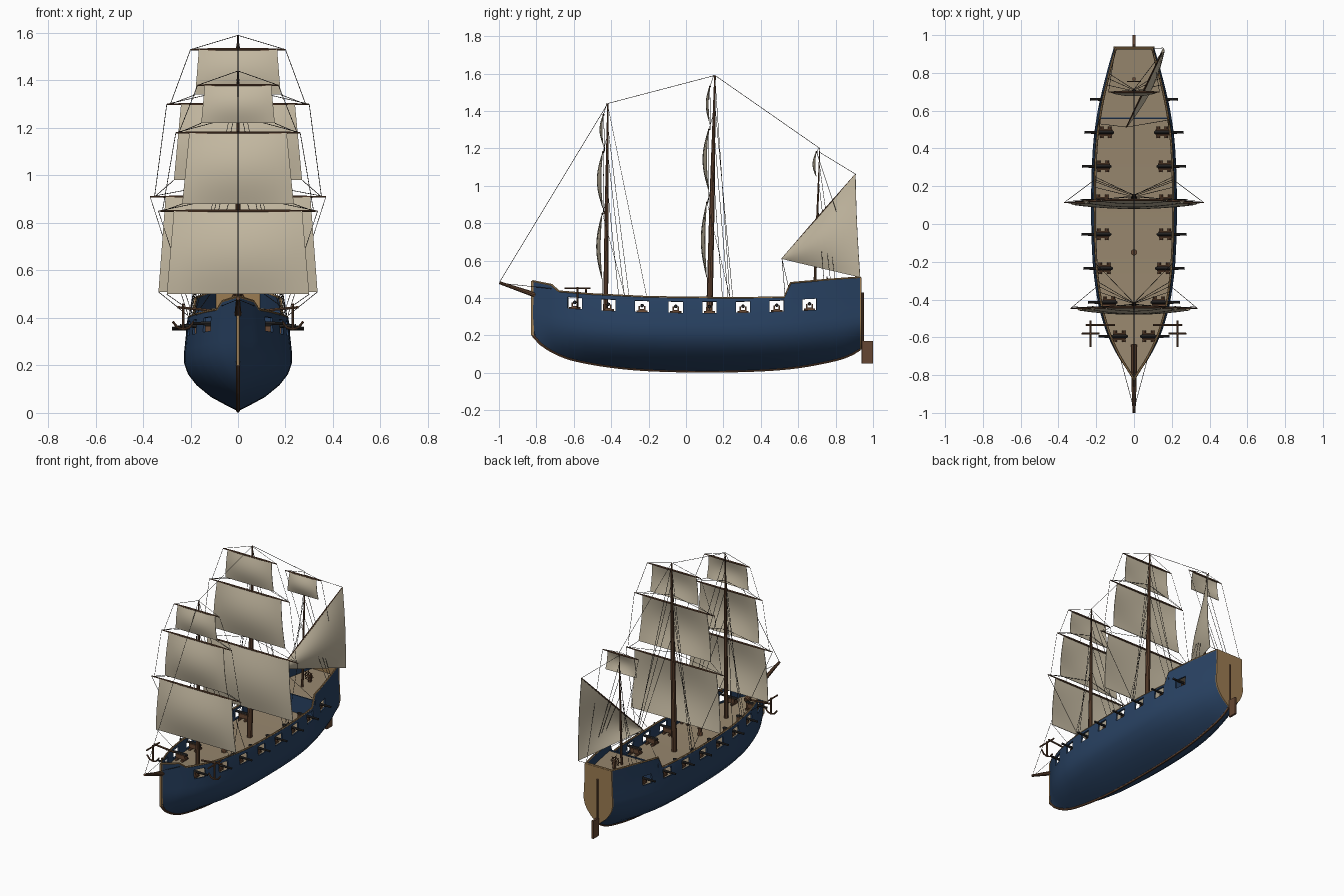
import bpy, bmesh, math
from mathutils import Vector, Matrix

if "Cube" in bpy.data.objects:
    bpy.data.objects.remove(bpy.data.objects["Cube"])


def material(name, rgb):
    m = bpy.data.materials.new(name)
    m.diffuse_color = (*rgb, 1)
    m.use_nodes = True
    m.node_tree.nodes["Principled BSDF"].inputs["Base Color"].default_value = m.diffuse_color
    return m


BLUE = material("navy paint", (0.022, 0.055, 0.125))
TAN = material("tan trim", (0.33, 0.20, 0.085))
DECK = material("deck planks", (0.31, 0.24, 0.155))
WOOD = material("brown wood", (0.13, 0.062, 0.032))
SAIL = material("canvas", (0.57, 0.50, 0.37))
ROPE = material("dark rope", (0.045, 0.04, 0.035))
IRON = material("black iron", (0.025, 0.024, 0.024))


def finish(ob, mat, angle=35):
    """Link, colour, bake modifiers and shade."""
    bpy.context.collection.objects.link(ob)
    ob.data.materials.append(mat)
    bpy.ops.object.select_all(action='DESELECT')
    ob.select_set(True)
    bpy.context.view_layer.objects.active = ob
    bpy.ops.object.convert(target='MESH')
    bpy.ops.object.shade_smooth_by_angle(angle=math.radians(angle))
    return ob


def mesh(name, verts, faces):
    me = bpy.data.meshes.new(name)
    me.from_pydata(verts, [], faces)
    return bpy.data.objects.new(name, me)


def tubes(name, paths, radius, mat, sides=2, taper=None):
    """Round bars along paths; taper lists a radius factor per point."""
    cu = bpy.data.curves.new(name, 'CURVE')
    cu.dimensions = '3D'
    cu.bevel_depth, cu.bevel_resolution, cu.use_fill_caps = radius, sides, True
    for path in paths:
        sp = cu.splines.new('POLY')
        sp.points.add(len(path) - 1)
        for i, p in enumerate(path):
            sp.points[i].co = (*p, 1)
            sp.points[i].radius = taper[i] if taper else 1
    return finish(bpy.data.objects.new(name, cu), mat)


def boxes(name, items, mat):
    """Boxes given as (centre, size)."""
    bm = bmesh.new()
    for c, s in items:
        bmesh.ops.create_cube(bm, size=1, matrix=Matrix.Translation(c) @ Matrix.Diagonal((*s, 1)))
    me = bpy.data.meshes.new(name)
    bm.to_mesh(me)
    bm.free()
    return finish(bpy.data.objects.new(name, me), mat)


def interp(tab, y, smooth=True):
    """Linear or Hermite lookup in a table of (y, value)."""
    y = min(max(y, tab[0][0]), tab[-1][0])
    i = next(k for k in range(len(tab) - 1) if y <= tab[k + 1][0] + 1e-9)
    (y0, a), (y1, b) = tab[i], tab[i + 1]
    t, h = (y - y0) / (y1 - y0), y1 - y0
    if not smooth:
        return a + (b - a) * t

    def slope(k):
        p, q = tab[max(k - 1, 0)], tab[min(k + 1, len(tab) - 1)]
        return (q[1] - p[1]) / (q[0] - p[0]) * h
    return ((2*t**3 - 3*t*t + 1) * a + (t**3 - 2*t*t + t) * slope(i)
            + (3*t*t - 2*t**3) * b + (t**3 - t*t) * slope(i + 1))


BEAM = [(-.82, .005), (-.78, .032), (-.7, .085), (-.6, .135), (-.5, .17), (-.4, .194), (-.2, .219),
        (.1, .227), (.4, .218), (.6, .192), (.8, .145), (.93, .108)]
KEEL = [(-.82, .20), (-.78, .155), (-.7, .105), (-.6, .068), (-.4, .032), (-.2, .014), (.1, .007),
        (.4, .013), (.6, .03), (.8, .068), (.88, .095), (.93, .125)]
TOP = [(-.82, .49), (-.72, .47), (-.68, .435), (-.5, .42), (-.2, .405), (.2, .40), (.525, .402),
       (.56, .48), (.75, .497), (.93, .51)]
SECTION = [(0, 0), (.06, .17), (.19, .5), (.35, .77), (.5, .93), (.65, 1), (.8, 1), (1, .97)]
PORTS = [-.595 + .18 * i for i in range(7)] + [.66]
HALF = .038
beam = lambda y: interp(BEAM, y)
keel = lambda y: interp(KEEL, y)
top = lambda y: interp(TOP, y, False)
sill = lambda y: .32 + .03 * ((y - .1) / .8) ** 2

# hull shell with gun ports left open
ys = [p + d for p in PORTS for d in (-HALF, HALF)] + [t[0] for t in TOP]
for k in range(45):
    y = -.82 + 1.75 * k / 44
    if all(abs(y - o) > .008 for o in ys):
        ys.append(y)
ys.sort()


def station(y):
    b, k, s = beam(y), keel(y), sill(y)
    pts = [(f * b, y, k + (s - k) * v) for v, f in SECTION]
    return pts + [(.95 * b, y, s + .06), (.93 * b, y, top(y))]


n = len(SECTION) + 2
verts = [p for y in ys for p in station(y)]
faces = []
for i in range(len(ys) - 1):
    mid = (ys[i] + ys[i + 1]) / 2
    for j in range(n - 1):
        if j == n - 3 and any(abs(mid - p) < HALF for p in PORTS):
            continue
        faces.append((i*n + j, (i + 1)*n + j, (i + 1)*n + j + 1, i*n + j + 1))
hull = mesh("hull", verts, faces)
mir = hull.modifiers.new("mirror", 'MIRROR')
mir.merge_threshold = .0005
sol = hull.modifiers.new("planking", 'SOLIDIFY')
sol.thickness, sol.offset = .01, -1
finish(hull, BLUE)

# transom plate
edge = station(.93)
ring = edge + [(-x, y, z) for x, y, z in reversed(edge[1:])]
m = len(ring)
tv = [(x, .925 + d, z) for d in (0, .014) for x, y, z in ring]
tf = [tuple(range(m)), tuple(range(2*m - 1, m - 1, -1))]
tf += [(i, i + m, (i + 1) % m + m, (i + 1) % m) for i in range(m)]
finish(mesh("transom", tv, tf), TAN, 20)


# decks and the bulkhead between them
def deck(name, y0, y1, height, width, mat):
    st = [y0 + (y1 - y0) * i / 30 for i in range(31)]
    v = [(s * max(beam(y) * width - .005, .002), y, height(y)) for y in st for s in (-1, 1)]
    return finish(mesh(name, v, [(2*i, 2*i + 1, 2*i + 3, 2*i + 2) for i in range(30)]), mat)


deck("main_deck", -.81, .928, lambda y: sill(y) - .01, .97, DECK)
deck("quarter_deck", .56, .928, lambda y: .43 + .03 * (y - .56), .94, DECK)
boxes("bulkhead", [((0, .56, .372), (.38, .008, .13))], BLUE)

# rails, stem, keel, rudder
tubes("rail", [[(s * max(.93 * beam(y) - .004, .001), y, top(y)) for y in ys] for s in (-1, 1)]
      + [[(-.1, .93, .51), (.1, .93, .51)]], .006, TAN, 1)
boxes("stem", [((0, -.821, .345), (.014, .014, .29))], TAN)
tubes("keel", [[(0, y, keel(y) + .001) for y in ys]], .008, WOOD, 1)
boxes("rudder", [((0, .97, .11), (.014, .06, .12))], WOOD)
tubes("rudder_stock", [[(0, .945, .05), (0, .945, .43)]], .006, WOOD)

# guns on wheeled carriages
barrels, carriages, wheels = [], [], []
for p in PORTS:
    for s in (-1, 1):
        x, z = beam(p) - .06, sill(p)
        zb = z + .034
        barrels.append([(s * (x + d), p, zb) for d in (-.045, -.035, .04, .105, .112)])
        for d in (-.014, .014):
            carriages.append(((s * x, p + d, z + .019), (.065, .008, .028)))
        carriages.append(((s * x, p, z + .01), (.07, .03, .01)))
        for d in (-.022, .022):
            wheels.append([(s * (x + d), p - .03, z), (s * (x + d), p + .03, z)])
tubes("cannon_barrels", barrels, .009, IRON, 2, [.5, 1.1, .95, .7, .85])
boxes("gun_carriages", carriages, WOOD)
tubes("carriage_wheels", wheels, .009, WOOD)


# masts, yards, square sails and their ropes: (base, top, radius, [(yard z, foot z, yard half, head half, foot half)])
MASTS = {
    "fore": ((-.43, .31), (-.418, 1.44), .014, [(.85, .50, .335, .27, .30), (1.18, .88, .262, .205, .235),
                                              (1.38, 1.22, .17, .14, .155)]),
    "main": ((.125, .31), (.155, 1.59), .018, [(.91, .51, .37, .305, .335), (1.30, .98, .30, .24, .27),
                                             (1.53, 1.34, .20, .165, .18)]),
    "mizzen": ((.687, .42), (.715, 1.20), .008, [(1.18, 1.05, .135, .10, .115)]),
}
ropes = []


def square_sail(name, y, z0, z1, w0, w1, depth):
    nu, nv, v = 12, 12, []
    for j in range(nv + 1):
        t = j / nv
        for i in range(nu + 1):
            u = 2 * i / nu - 1
            v.append((u * (w0 + (w1 - w0) * t),
                      y - depth * math.sin(math.pi * t) * (1 - .7 * u * u), z0 + (z1 - z0) * t))
    k = nu + 1
    ob = mesh(name, v, [(j*k + i, (j + 1)*k + i, (j + 1)*k + i + 1, j*k + i + 1)
                        for j in range(nv) for i in range(nu)])
    ob.modifiers.new("cloth", 'SOLIDIFY').thickness = .003
    finish(ob, SAIL)


for name, ((y0, z0), (y1, z1), r, yards) in MASTS.items():
    at = lambda z: y0 + (y1 - y0) * (z - z0) / (z1 - z0)
    tubes(name + "_mast", [[(0, y0, z0), (0, at((z0 + z1) / 2), (z0 + z1) / 2), (0, y1, z1)]],
          r, WOOD, 3, [1, .8, .25])
    spars = []
    for i, (zy, zf, half, w0, w1) in enumerate(yards):
        y = at(zy) - r - .008
        spars.append([(-half, y, zy), (-half * .6, y, zy), (half * .6, y, zy), (half, y, zy)])
        square_sail(f"{name}_sail_{i + 1}", y - .004, zy, zf, w0, w1, .03 if zy - zf > .2 else .018)
        for s in (-1, 1):
            # lifts, sheets and braces
            ropes.append([(s * half, y, zy), (0, at(zy) - .005, min(zy + .07, z1))])
            if i:
                lz, lh = yards[i - 1][0], yards[i - 1][2]
                low = (s * lh * .95, at(lz) - r, lz)
                ropes += [[(s * half, y, zy), low], [(s * w1, y, zf), low]]
            elif name != "mizzen":
                rail = (s * .93 * beam(y + .12), y + .12, .41)
                ropes += [[(s * half, y, zy), rail], [(s * w1, y, zf), (s * .93 * beam(y), y, .41)]]
            else:
                ropes.append([(s * half, y, zy), (s * .1, .92, .51)])
    tubes(name + "_yards", spars, .006, WOOD, 2, [.45, 1, 1, .45])
    # shrouds
    spread = (.05, .085, .11) if name == "mizzen" else (.07, .1, .125, .22 if name == "fore" else .11)
    for d, h in zip(spread, (.62, .78, .9, .99)):
        for s in (-1, 1):
            z = z0 + (z1 - z0) * h
            ropes.append([(0, at(z), z), (s * .92 * beam(y0 + d), y0 + d, top(y0 + d))])

# bowsprit and stays
tubes("bowsprit", [[(0, -.64, .36), (0, -.82, .421), (0, -.998, .482)]], .016, WOOD, 3, [1, .9, .5])
stay = [(0, -.995, .488), (0, -.418, 1.44), (0, .155, 1.59), (0, .715, 1.2)]
ropes += [stay[i:i + 2] for i in range(3)]
ropes += [[(0, -.98, .478), (s * .07, -.72, .45)] for s in (-1, 1)]

# slanted stern sail on its own yard
A, B, C = Vector((-.04, .513, .61)), Vector((.147, .907, 1.062)), Vector((.153, .932, .51))
N, v = 12, []
for i in range(N + 1):
    for j in range(N + 1):
        u, t = i / N, j / N
        p = A + ((B - A) * (1 - t) + (C - A) * t) * u
        v.append(p + Vector((.9, -.4, 0)) * (.035 * math.sin(math.pi * t) * math.sin(math.pi * u * .9)))
spanker = mesh("stern_sail", v, [(i*(N+1) + j, (i+1)*(N+1) + j, (i+1)*(N+1) + j + 1, i*(N+1) + j + 1)
                                 for i in range(N) for j in range(N)])
spanker.modifiers.new("weld", 'WELD').merge_threshold = .0005
spanker.modifiers.new("cloth", 'SOLIDIFY').thickness = .003
finish(spanker, SAIL)
tubes("stern_yard", [[A, (A + B) / 2, B]], .005, WOOD, 2, [.6, 1, .6])
ropes += [[A, (-.18, .53, .41)], [A, (.18, .55, .45)], [C, (.1, .93, .51)], [B, (0, .713, 1.18)]]
tubes("rigging", ropes, .0014, ROPE, 0)

# anchors hung from short beams
anchor = []
for s in (-1, 1):
    x, y = s * .23, -.58
    anchor += [[(x, y - .07, .452), (x, y + .07, .452)], [(x, y, .46), (x, y, .352)],
               [(x - .045, y, .385), (x - .025, y, .36), (x, y, .352), (x + .025, y, .36), (x + .045, y, .385)]]
tubes("anchors", anchor, .005, WOOD)
tubes("anchor_beams", [[(s * .1, -.535, .43), (s * .255, -.535, .445)] for s in (-1, 1)], .006, WOOD, 1)

# capstan and steering wheel
tubes("capstan", [[(0, -.15, .31), (0, -.15, .345), (0, -.15, .365)]], .017, WOOD, 3, [1, .7, 1])
W = Vector((0, .755, .48))
rim = [W + Vector((math.cos(a), 0, math.sin(a))) * .026 for a in [math.tau * i / 16 for i in range(17)]]
spokes = [[W - d, W + d] for d in
          [Vector((math.cos(a), 0, math.sin(a))) * .036 for a in [math.pi * i / 4 for i in range(4)]]]
tubes("steering_wheel", [rim] + spokes, .003, WOOD, 1)
boxes("wheel_stand", [((0, .768, .457), (.016, .014, .05))], WOOD)
